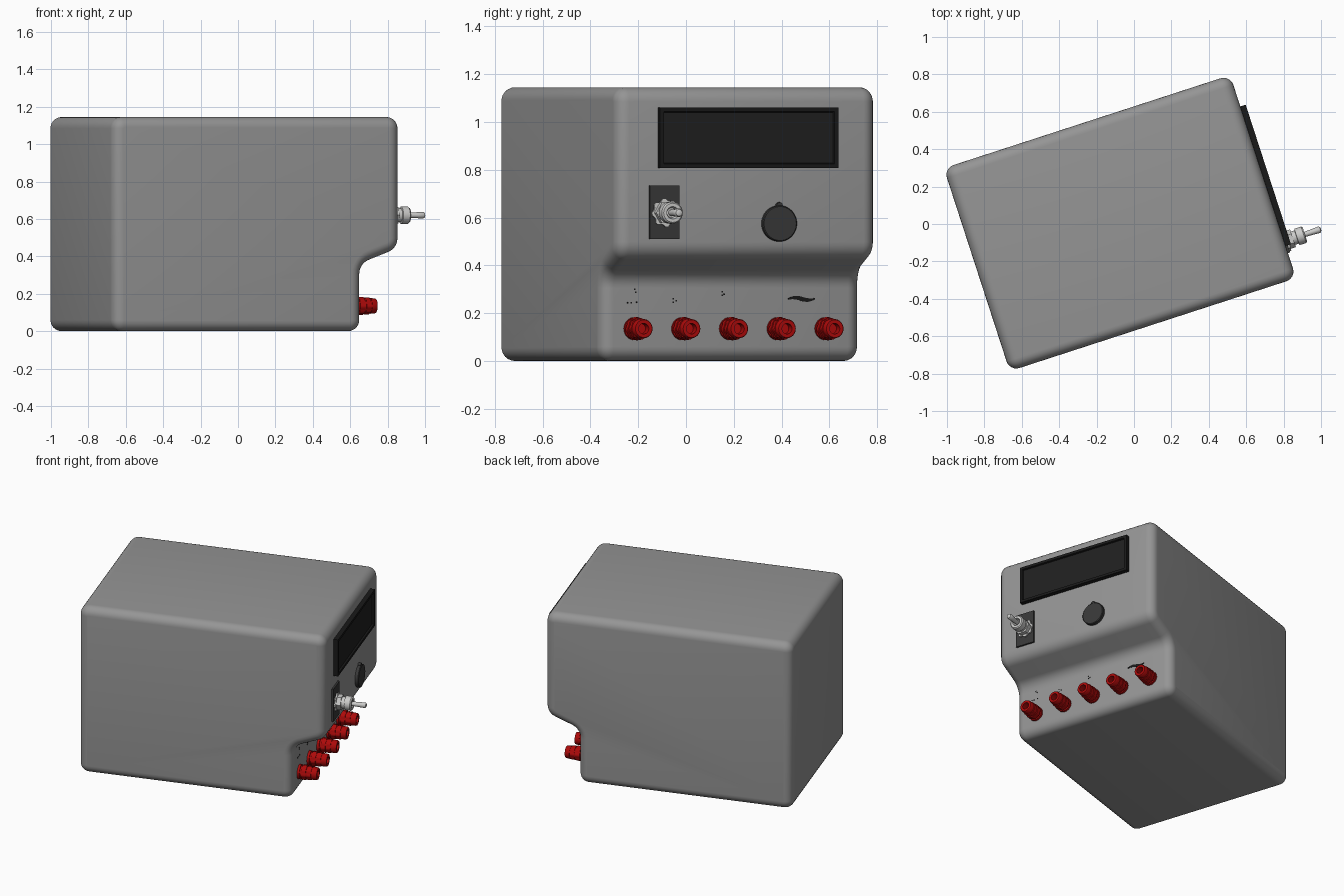
import bpy, bmesh, math
from mathutils import Vector

if "Cube" in bpy.data.objects:
    bpy.data.objects.remove(bpy.data.objects["Cube"])

YAW = math.radians(18)      # whole device is turned on its base
U_FACE, U_LOW = 0.735, 0.52  # upper and lower front panels (local x)
V0, V1 = -0.543, 0.598       # sides (local y)


def mat(name, col):
    m = bpy.data.materials.new(name)
    m.diffuse_color = (*col, 1)
    m.use_nodes = True
    m.node_tree.nodes["Principled BSDF"].inputs["Base Color"].default_value = m.diffuse_color
    return m


GREY = mat("case grey", (0.30, 0.30, 0.30))
BLACK = mat("display black", (0.010, 0.010, 0.010))
SCREEN = mat("screen charcoal", (0.014, 0.014, 0.014))
DARK = mat("control dark grey", (0.04, 0.04, 0.04))
METAL = mat("switch metal", (0.60, 0.60, 0.59))
RED = mat("terminal red", (0.42, 0.003, 0.003))


def finish(name, bm, mats, angle=35):
    bmesh.ops.remove_doubles(bm, verts=bm.verts, dist=1e-5)
    bmesh.ops.recalc_face_normals(bm, faces=bm.faces)
    me = bpy.data.meshes.new(name)
    bm.to_mesh(me)
    bm.free()
    for m in mats:
        me.materials.append(m)
    for p in me.polygons:
        p.use_smooth = True
    me.set_sharp_from_angle(angle=math.radians(angle))
    ob = bpy.data.objects.new(name, me)
    ob.rotation_euler.z = YAW
    bpy.context.collection.objects.link(ob)
    return ob


def skin(bm, rings, caps=True):
    rows = [[bm.verts.new(p) for p in r] for r in rings]
    n = len(rows[0])
    for a, b in zip(rows, rows[1:]):
        for i in range(n):
            j = (i + 1) % n
            bm.faces.new((a[i], a[j], b[j], b[i]))
    if caps:
        bm.faces.new(rows[0])
        bm.faces.new(rows[-1])


def box(bm, lo, hi):
    (a, b, c), (d, e, f) = lo, hi
    skin(bm, [[(x, b, c), (x, e, c), (x, e, f), (x, b, f)] for x in (a, d)])


def lathe(name, v, z, prof, mats, n=32):
    """Turned part along local x; prof = (x, radius, flute depth)."""
    bm = bmesh.new()
    rings = []
    for x, r, fl in prof:
        ring = []
        for i in range(n):
            t = 2 * math.pi * i / n
            q = r * (1 - fl * (i // 2 % 2))
            ring.append((x, v + q * math.cos(t), z + q * math.sin(t)))
        rings.append(ring)
    skin(bm, rings)
    return finish(name, bm, mats)


# Case: rounded stepped profile, skinned across with rounded rims
CORNERS = [((-0.875, 0), .06), ((U_LOW, 0), .06), ((U_LOW, 0.36), .08),
           ((U_FACE, 0.443), .08), ((U_FACE, 1.145), .06), ((-0.875, 1.145), .06)]


def outline(d, y):
    pts = []
    for i, (p, r) in enumerate(CORNERS):
        p = Vector(p)
        a = (p - Vector(CORNERS[i - 1][0])).normalized()
        b = (Vector(CORNERS[(i + 1) % 6][0]) - p).normalized()
        n0, n1 = Vector((a.y, -a.x)), Vector((b.y, -b.x))
        s = 1 if a.x * b.y - a.y * b.x > 0 else -1
        c = p - s * (n0 + n1) * (r / (1 + n0.dot(n1)))
        for k in range(7):
            t = k / 6 * n0.angle(n1)
            perp = (n1 - n0 * n0.dot(n1)).normalized()
            q = c + s * (r - s * d) * (n0 * math.cos(t) + perp * math.sin(t))
            pts.append((q.x, y, q.y))
    return pts


R = 0.055
arc = [(R * (1 - math.sin(k * math.pi / 12)), R * (1 - math.cos(k * math.pi / 12)))
       for k in range(7)]
bm = bmesh.new()
rings = [outline(d, V0 + h) for d, h in arc]
rings = [outline(d, V0 + R * (1 - math.cos(math.asin(1 - d / R)))) for d, _ in arc]
rings += [outline(d, V1 - R * (1 - math.cos(math.asin(1 - d / R)))) for d, _ in arc[::-1]]
# inset d and depth h trace a quarter circle on each rim
for k in range(7):
    t = k * math.pi / 12
    d, h = R * (1 - math.sin(t)), R * (1 - math.cos(t))
    rings[k], rings[13 - k] = outline(d, V0 + h), outline(d, V1 - h)
skin(bm, rings)
finish("case", bm, [GREY], 40)

# Display: frame with a sunken screen
bm = bmesh.new()
box(bm, (U_FACE - .02, -0.362, 0.808), (U_FACE + .03, 0.422, 1.06))
bm.normal_update()
bmesh.ops.recalc_face_normals(bm, faces=bm.faces)
front = max(bm.faces, key=lambda f: f.calc_center_median().x)
bmesh.ops.inset_region(bm, faces=[front], thickness=0.024)
bmesh.ops.inset_region(bm, faces=[front], thickness=0.004, depth=-0.012)
front.material_index = 1
finish("display", bm, [BLACK, SCREEN])

# Toggle switch: plate, toothed washer, nut, bushing and lever
bm = bmesh.new()
box(bm, (U_FACE - .02, -0.402, 0.51), (U_FACE + .012, -0.272, 0.735))
finish("switch_plate", bm, [DARK])
SV, SZ = -0.335, 0.62
lathe("switch_washer", SV, SZ, [(.74, .06, .14), (.757, .06, .14)], [METAL])
lathe("switch_nut", SV, SZ, [(.75, .05, 0), (.785, .05, 0)], [METAL], 6)
lathe("switch_bushing", SV, SZ, [(.75, .037, 0), (.805, .037, 0), (.807, .046, 0),
      (.845, .046, 0), (.852, .04, 0), (.852, .026, 0), (.835, .02, 0)], [METAL])
lathe("switch_lever", SV, SZ, [(.83, .013, 0), (.90, .016, 0), (.932, .018, 0),
      (.939, .014, 0), (.942, .006, 0)], [METAL], 20)

# Rotary knob with a pointer nub
KV, KZ = 0.168, 0.575
lathe("knob", KV, KZ, [(.72, .075, 0), (.754, .075, 0), (.758, .071, 0)], [DARK], 40)
lathe("knob_pointer", KV, KZ + .076, [(.72, .013, 0), (.754, .013, 0)], [DARK], 16)

# Five ribbed binding posts with sockets
for i in range(5):
    lathe(f"terminal_{i + 1}", -0.395 + .21 * i, 0.135, [
        (.50, .048, 0), (.535, .048, 0), (.535, .04, 0), (.545, .04, 0),
        (.545, .049, .07), (.575, .048, .07), (.575, .041, 0), (.582, .041, 0),
        (.582, .046, .07), (.608, .045, .07), (.608, .039, 0), (.614, .039, 0),
        (.614, .042, 0), (.64, .04, 0), (.645, .037, 0),
        (.645, .022, 0), (.60, .022, 0)], [RED])

# Painted marks: small specks and a wavy stroke above the posts
bm = bmesh.new()
for v, z in [(-.395, .30), (-.39, .288), (-.425, .243), (-.41, .243), (-.385, .245),
             (-.225, .245), (-.225, .26), (-.213, .252), (-.01, .275),
             (-.01, .29), (.0, .28)]:
    box(bm, (U_LOW - .002, v - .003, z - .003), (U_LOW + .002, v + .003, z + .003))
rows = []
for k in range(17):
    v = .28 + .118 * k / 16
    z = .26 + .005 * math.sin(k / 16 * 2 * math.pi)
    h = .009 * math.sin(math.pi * (k + 2) / 20)
    rows.append([(U_LOW - .002, v, z - h), (U_LOW + .003, v, z - h),
                 (U_LOW + .003, v, z + h), (U_LOW - .002, v, z + h)])
skin(bm, rows)
finish("panel_marks", bm, [BLACK])
